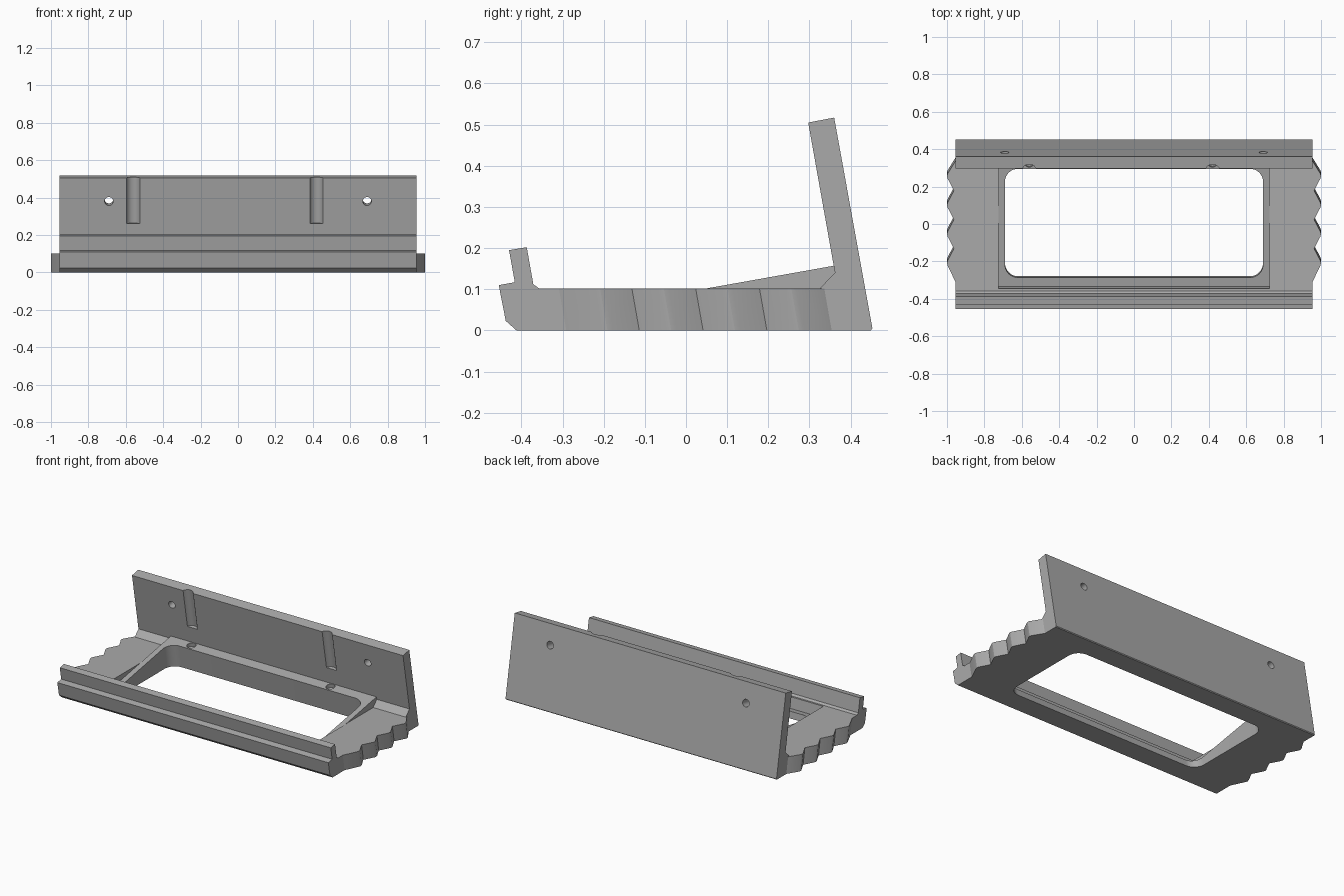
import bpy, bmesh, math
from mathutils import Matrix, Vector

cube = bpy.data.objects.get("Cube")
if cube:
    bpy.data.objects.remove(cube, do_unlink=True)

grey = bpy.data.materials.new("plain grey")
grey.use_nodes = True
colour = (0.4, 0.4, 0.4, 1)
grey.diffuse_color = colour
grey.node_tree.nodes["Principled BSDF"].inputs["Base Color"].default_value = colour

TILT = math.radians(10)
LEAN = math.tan(TILT)
HALF = 0.955        # half length of the body
FLOOR = 0.102       # height of the base plate
# Local frame of the leaning back wall and the sloping ledge
frame = Matrix.Translation((0, 0.05, FLOOR)) @ Matrix.Rotation(TILT, 4, 'X')


def prism(name, outline, sweep, matrix=Matrix()):
    """Sweep a closed outline of 3D points along a vector."""
    bm = bmesh.new()
    face = bm.faces.new([bm.verts.new(p) for p in outline])
    swept = bmesh.ops.extrude_face_region(bm, geom=[face])["geom"]
    bmesh.ops.translate(bm, vec=Vector(sweep),
                        verts=[v for v in swept if isinstance(v, bmesh.types.BMVert)])
    bmesh.ops.transform(bm, matrix=matrix, verts=bm.verts)
    bmesh.ops.recalc_face_normals(bm, faces=bm.faces)
    mesh = bpy.data.meshes.new(name)
    bm.to_mesh(mesh)
    bm.free()
    mesh.materials.append(grey)
    obj = bpy.data.objects.new(name, mesh)
    bpy.context.collection.objects.link(obj)
    return obj


def long_prism(name, profile, half):
    return prism(name, [(-half, y, z) for y, z in profile], (2 * half, 0, 0))


def circle(radius, count=32):
    return [(radius * math.cos(2 * math.pi * i / count),
             radius * math.sin(2 * math.pi * i / count)) for i in range(count)]


def combine(target, tool, operation):
    mod = target.modifiers.new(tool.name, 'BOOLEAN')
    mod.operation = operation
    mod.solver = 'EXACT'
    mod.object = tool
    bpy.context.view_layer.objects.active = target
    bpy.ops.object.modifier_apply(modifier=mod.name)
    bpy.data.objects.remove(tool, do_unlink=True)


# Body: front lip, base plate and leaning back wall in one profile
body = long_prism("holder_body", [
    (-0.412, 0), (-0.438, 0.023), (-0.455, 0.11), (-0.416, 0.117),
    (-0.43, 0.195), (-0.387, 0.202), (-0.371, 0.112), (-0.357, FLOOR),
    (0.325, FLOOR), (0.362, 0.14), (0.297, 0.505), (0.36, 0.517),
    (0.453, 0.005), (0.449, 0)], HALF)

# Sloping ledge rising to the back wall
combine(body, long_prism("sloping_ledge", [
    (0.05, FLOOR), (0.05, 0.06), (0.38, 0.06), (0.38, 0.16), (0.359, 0.157)], 0.725), 'UNION')

# Zigzag grips on both ends, leaning with the back wall
PITCH = 0.155
zigzag = [(HALF, -0.30)]
for i in range(4):
    tip = -0.2 + i * PITCH
    zigzag += [(0.997, tip - 0.012), (1, tip), (0.997, tip + 0.012)]
    if i < 3:
        zigzag.append((0.963, tip + PITCH / 2))
zigzag += [(HALF, 0.345), (0.9, 0.345), (0.9, -0.30)]
for side in (-1, 1):
    outline = [(side * x, y + LEAN * FLOOR / 2, 0) for x, y in zigzag]
    combine(body, prism("grip", outline, (0, -LEAN * FLOOR, FLOOR)), 'UNION')

# Sunken front half of the ledge
combine(body, long_prism("pocket_cutter", [
    (-0.333, 0.034), (0.05, FLOOR), (0.04, 0.14), (-0.352, 0.14)], 0.725), 'DIFFERENCE')

# Window with rounded corners, cut square to the ledge
R = 0.07
window = []
for sx, sy, start in ((1, 1, 0), (-1, 1, 90), (-1, -1, 180), (1, -1, 270)):
    cy = 0.249 - R if sy > 0 else -0.342 + R
    for step in range(9):
        a = math.radians(start + step * 11.25)
        window.append((sx * (0.69 - R) + R * math.cos(a), cy + R * math.sin(a), -0.25))
combine(body, prism("window_cutter", window, (0, 0, 0.3), frame), 'DIFFERENCE')

# Half-round grooves in the wall, with a dimple below each
for x in (-0.56, 0.42):
    groove = [(x + a, 0.297 + b, 0.105) for a, b in circle(0.039)]
    combine(body, prism("groove_cutter", groove, (0, 0, 0.5), frame), 'DIFFERENCE')
    dimple = [(x + a, 0.285 + b, -0.025) for a, b in circle(0.027)]
    combine(body, prism("dimple_cutter", dimple, (0, 0, 0.06), frame), 'DIFFERENCE')

# Screw holes through the wall
for x in (-0.69, 0.69):
    hole = [(x + a, 0.25, 0.227 + b) for a, b in circle(0.023)]
    combine(body, prism("hole_cutter", hole, (0, 0.2, 0), frame), 'DIFFERENCE')

# Smooth the rounded cuts, keep the edges crisp
bpy.ops.object.select_all(action='DESELECT')
body.select_set(True)
bpy.context.view_layer.objects.active = body
bpy.ops.object.shade_smooth_by_angle(angle=math.radians(25))
